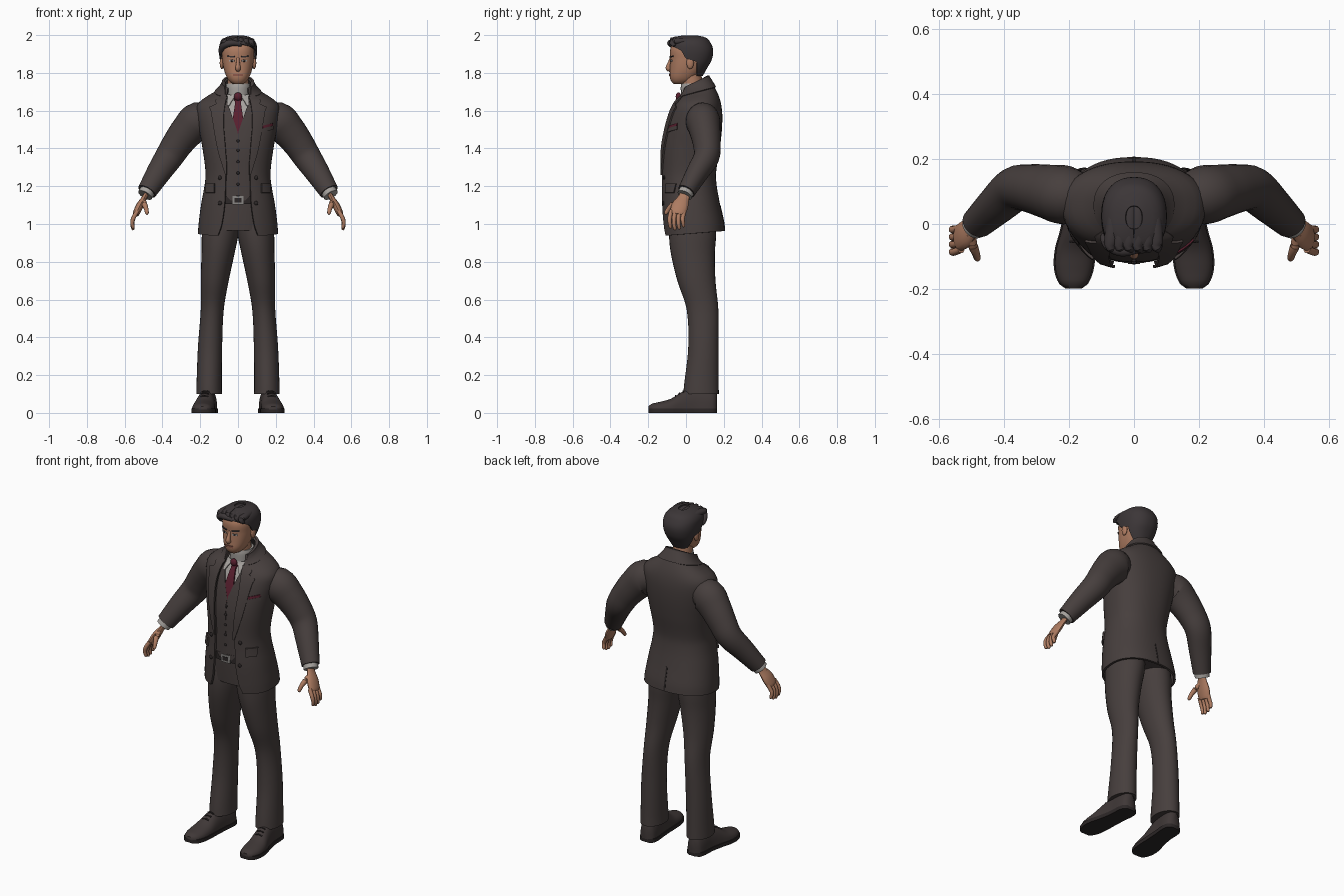
import bpy, bmesh, math
from mathutils import Vector

if "Cube" in bpy.data.objects:
    bpy.data.objects.remove(bpy.data.objects["Cube"])


def material(name, *rgb):
    m = bpy.data.materials.new(name)
    m.use_nodes = True
    m.diffuse_color = (*rgb, 1)
    bsdf = next(n for n in m.node_tree.nodes if n.type == 'BSDF_PRINCIPLED')
    bsdf.inputs["Base Color"].default_value = (*rgb, 1)
    bsdf.inputs["Roughness"].default_value = 0.8
    return m


SUIT = material("suit cloth", .062, .049, .047)
SEAM = material("dark trim", .025, .02, .02)
SHIRT = material("shirt cotton", .38, .36, .34)
TIE = material("wine silk", .1, .014, .028)
SKIN = material("skin", .42, .2, .12)
LIPS = material("lips", .27, .1, .07)
HAIRC = material("dark hair", .045, .037, .039)
SHOE = material("shoe leather", .05, .039, .038)
METAL = material("buckle metal", .25, .24, .23)
parts = []


def grid(name, rows, mat, closed=False, caps=False, thick=0, mirror=False):
    """Skin a list of point rows into one surface."""
    bm = bmesh.new()
    vs = [[bm.verts.new(p) for p in r] for r in rows]
    n = len(vs[0])
    for a, b in zip(vs, vs[1:]):
        for i in range(n if closed else n - 1):
            j = (i + 1) % n
            bm.faces.new((a[i], a[j], b[j], b[i]))
    if caps:
        bm.faces.new(vs[0])
        bm.faces.new(vs[-1])
    bmesh.ops.recalc_face_normals(bm, faces=bm.faces)
    me = bpy.data.meshes.new(name)
    bm.to_mesh(me)
    bm.free()
    me.materials.append(mat)
    ob = bpy.data.objects.new(name, me)
    bpy.context.collection.objects.link(ob)
    if thick:
        s = ob.modifiers.new("thickness", 'SOLIDIFY')
        s.thickness, s.offset = thick, 0
    if mirror:
        ob.modifiers.new("mirror", 'MIRROR').use_clip = False
    parts.append(ob)


def interp(table, z):
    """Smooth curve through rows of (key, values...)."""
    z = max(table[0][0], min(table[-1][0], z))
    i = 0
    while i < len(table) - 2 and z > table[i + 1][0]:
        i += 1
    p, q = table[i], table[i + 1]
    o, r = table[max(i - 1, 0)], table[min(i + 2, len(table) - 1)]
    h = q[0] - p[0]
    t = (z - p[0]) / h
    out = []
    for k in range(1, len(p)):
        m0 = (q[k] - o[k]) / (q[0] - o[0]) * h
        m1 = (r[k] - p[k]) / (r[0] - p[0]) * h
        out.append((2*t**3 - 3*t*t + 1) * p[k] + (t**3 - 2*t*t + t) * m0
                   + (3*t*t - 2*t**3) * q[k] + (t**3 - t*t) * m1)
    return out


def span(a, b, n):
    return [a + (b - a) * i / n for i in range(n + 1)]


# Body sections: height, half width, front y, back y, tilt
TORSO = [(.95, .206, -.118, .2, .08), (1.0, .203, -.122, .195, .05), (1.1, .19, -.127, .175, 0),
         (1.2, .172, -.127, .157, 0), (1.27, .166, -.127, .153, 0), (1.4, .182, -.125, .173, 0),
         (1.5, .2, -.108, .184, 0), (1.58, .213, -.085, .186, 0), (1.63, .21, -.064, .18, .03),
         (1.665, .17, -.047, .168, .1), (1.69, .12, -.036, .15, .25), (1.72, .085, -.028, .125, .45),
         (1.745, .072, -.02, .11, .5)]
HEAD = [(1.742, .028, -.066, .0, 0), (1.755, .045, -.078, .03, 0), (1.78, .061, -.086, .06, 0),
        (1.82, .075, -.085, .09, 0), (1.87, .083, -.083, .11, 0), (1.93, .084, -.082, .115, 0),
        (1.97, .062, -.055, .1, 0), (1.985, .025, -.02, .06, 0)]
HAIR = [(1.785, .06, -.07, .085, 0), (1.83, .083, -.09, .11, 0), (1.87, .092, -.09, .132, 0),
        (1.92, .097, -.092, .14, 0), (1.96, .09, -.086, .125, 0), (1.985, .063, -.06, .1, 0),
        (1.995, .025, -.015, .055, 0)]
POWER = 2.3


def at(table, z, ang, off=0):
    """Surface point; ang runs from the front (0) to the back (pi)."""
    a, yf, yb, tilt = interp(table, z)
    a, b, cy = a + off, (yb - yf) / 2 + off, (yb + yf) / 2
    s, c = math.sin(ang), math.cos(ang)
    x = a * math.copysign(abs(s) ** (2 / POWER), s)
    y = cy - b * math.copysign(abs(c) ** (2 / POWER), c)
    return Vector((x, y, z + tilt * (y - cy)))


def angle(table, z, x, off=0):
    f = min(1, abs(x) / (interp(table, z)[0] + off))
    return math.copysign(math.asin(f ** (POWER / 2)), x)


def shell(name, table, z0, z1, mat, off=0, gap=None, thick=0, caps=False, n=28):
    rows = []
    for z in span(z0, z1, n):
        g = gap(z) if gap else 0
        ring = [at(table, z, t, off) for t in span(g, 2 * math.pi - g, 48)]
        rows.append(ring if gap else ring[:-1])
    grid(name, rows, mat, closed=not gap, caps=caps, thick=thick)


def patch(name, table, z0, z1, x0, x1, mat, off=.003, thick=.006, mirror=False, n=10, slant=0):
    """Front plate between the edge curves x0(z) and x1(z)."""
    fx = [v if callable(v) else (lambda z, v=v: v) for v in (x0, x1)]
    rows = []
    for z in span(z0, z1, n):
        xs = span(fx[0](z), fx[1](z), 6)
        rows.append([at(table, z + slant * (x - xs[0]),
                        angle(table, z + slant * (x - xs[0]), x, off), off) for x in xs])
    grid(name, rows, mat, thick=thick, mirror=mirror)


def tube(name, path, mat, flat=1, mirror=False, seg=16, step=4):
    """Round-section sweep through (x, y, z, radius) stations."""
    table = [(i, *p) for i, p in enumerate(path)]
    pts = [interp(table, k / step) for k in range((len(path) - 1) * step + 1)]
    rows = []
    for i, p in enumerate(pts):
        c = Vector(p[:3])
        d = (Vector(pts[min(i + 1, len(pts) - 1)][:3]) - Vector(pts[max(i - 1, 0)][:3])).normalized()
        side = Vector((0, 1, 0)) if abs(d.y) < .8 else Vector((1, 0, 0))
        side = (side - d * d.dot(side)).normalized()
        up = d.cross(side)
        rows.append([c + side * p[3] * math.cos(t) + up * p[3] * flat * math.sin(t)
                     for t in span(0, 2 * math.pi, seg)[:-1]])
    grid(name, rows, mat, closed=True, caps=True, mirror=mirror)


def ball(name, c, r, mat, mirror=False):
    rows = [[(c[0] + r[0] * math.sin(v) * math.cos(u), c[1] + r[1] * math.sin(v) * math.sin(u),
              c[2] + r[2] * math.cos(v)) for u in span(0, 2 * math.pi, 14)[:-1]]
            for v in span(.05, math.pi - .05, 8)]
    grid(name, rows, mat, closed=True, caps=True, mirror=mirror)


# Jacket with open front, collar, lapels and vent
OPENING = [(.95, .105), (1.0, .086), (1.1, .07), (1.2, .065), (1.3, .063), (1.4, .07),
           (1.55, .08), (1.65, .07), (1.745, .05)]
LAPEL = [(1.26, .067), (1.4, .108), (1.6, .143), (1.625, .148), (1.635, .115), (1.66, .12), (1.7, .085)]
edge = lambda z: interp(OPENING, z)[0]
shell("jacket", TORSO, .95, 1.745, SUIT, gap=lambda z: angle(TORSO, z, edge(z)), thick=.012, n=44)
shell("jacket_collar", TORSO, 1.695, 1.75, SUIT, off=.008, thick=.012, n=8,
      gap=lambda z: angle(TORSO, z, .06))
patch("lapels", TORSO, 1.26, 1.7, lambda z: edge(z) - .004, lambda z: interp(LAPEL, z)[0],
      SUIT, off=.01, thick=.009, mirror=True, n=44)
grid("back_vent", [[at(TORSO, z, math.pi + t, .006) for t in (-.012, .012)] for z in span(.955, 1.1, 6)],
     SEAM, thick=.004)
patch("pocket_flaps", TORSO, 1.165, 1.215, .125, .169, SUIT, off=.011, thick=.009, mirror=True)
patch("breast_pocket", TORSO, 1.485, 1.505, .125, .185, SUIT, off=.009, slant=.25)
patch("pocket_square", TORSO, 1.505, 1.52, .13, .183, TIE, off=.008, slant=.25)

# Waistcoat, shirt, tie and belt
shell("waistcoat", TORSO, 1.15, 1.66, SUIT, off=-.012, thick=.006, n=36,
      gap=lambda z: angle(TORSO, z, max(.001, (z - 1.48) * .36)))
patch("waistcoat_points", TORSO, 1.125, 1.155, lambda z: .03 - (z - 1.125) * .9,
      lambda z: .04 + (z - 1.125) * .9, SUIT, off=-.011, mirror=True)
shell("shirt", TORSO, 1.2, 1.735, SHIRT, off=-.021, n=30)
TIE_WIDTH = [(1.46, .03), (1.53, .03), (1.63, .017), (1.655, .015), (1.67, .021), (1.69, .023)]
patch("tie", TORSO, 1.46, 1.69, lambda z: -interp(TIE_WIDTH, z)[0], lambda z: interp(TIE_WIDTH, z)[0],
      TIE, off=-.014, thick=.009, n=20)
ball("tie_knot", (0, -.04, 1.675), (.021, .015, .022), TIE)
patch("shirt_collar_wings", TORSO, 1.63, 1.71, lambda z: .014 + (1.7 - z) * .45, lambda z: .056,
      SHIRT, off=-.006, thick=.007, mirror=True)
tube("shirt_collar", [(0, .035, 1.675, .062), (0, .038, 1.72, .066), (0, .038, 1.745, .063)], SHIRT)
shell("belt", TORSO, 1.105, 1.145, SEAM, off=-.018, thick=.008, n=3)
patch("belt_buckle", TORSO, 1.103, 1.148, -.03, .03, METAL, off=-.011, thick=.008)
patch("buckle_centre", TORSO, 1.114, 1.137, -.018, .018, SEAM, off=-.006, thick=.004)
for i, z in enumerate((1.21, 1.27, 1.33, 1.39, 1.44)):
    ball("waistcoat_button_%d" % i, at(TORSO, z, 0, -.007), (.008, .005, .008), SEAM)
for i, z in enumerate((1.245, 1.11)):
    ball("jacket_buttons_%d" % i, at(TORSO, z, angle(TORSO, z, .092), .007), (.011, .006, .011),
         SEAM, mirror=True)

# Trousers: half width and centre per height
shell("trouser_seat", TORSO, .975, 1.17, SUIT, off=-.026, caps=True, n=8)
LEG = [(.1, .153, .068, .08, .094), (.14, .153, .067, .081, .092), (.35, .148, .064, .092, .08),
       (.55, .136, .061, .087, .084), (.7, .123, .074, .055, .101), (.85, .105, .088, .036, .117),
       (.95, .094, .097, .035, .125), (1.05, .085, .095, .035, .12)]
rows = []
for z in span(.1, 1.05, 32):
    cx, rx, cy, ry = interp(LEG, z)
    rows.append([(cx + rx * math.cos(t), cy + ry * math.sin(t), z) for t in span(0, 2 * math.pi, 28)[:-1]])
grid("trouser_legs", rows, SUIT, closed=True, caps=True, mirror=True)

# Shoes: stations from toe to heel with centre, half width and height
STATIONS = [(-.198, .186, .022, .035), (-.185, .186, .04, .047), (-.14, .185, .057, .058),
            (-.08, .181, .059, .075), (-.02, .172, .052, .112), (.05, .163, .047, .135),
            (.12, .158, .048, .13), (.155, .157, .038, .12), (.165, .157, .02, .1)]
ys = span(-.198, .165, 28)
grid("shoe_uppers", [[(interp(STATIONS, y)[0] + interp(STATIONS, y)[1] * math.cos(t), y,
                       .018 + (interp(STATIONS, y)[2] - .018) * math.sin(t) ** .8)
                      for t in span(0, math.pi - 1e-6, 14)] for y in ys],
     SHOE, closed=True, caps=True, mirror=True)
outline = [(interp(STATIONS, y)[0] + s * (interp(STATIONS, y)[1] + .004), y)
           for s in (1, -1) for y in (ys if s == 1 else reversed(ys))]
grid("shoe_soles", [[(x, y, z) for x, y in outline] for z in (0, .022)],
     SEAM, closed=True, caps=True, mirror=True)
for i, y in enumerate((-.055, -.035, -.015)):
    cx, hw, h = interp(STATIONS, y)
    tube("shoe_laces_%d" % i, [(cx - .02, y, h - .004, .004), (cx, y, h + .001, .004),
                               (cx + .02, y, h - .004, .004)], SEAM, mirror=True, seg=8)

# Sleeves, cuffs and hands
tube("sleeves", [(.13, .08, 1.54, .06), (.205, .088, 1.548, .09), (.265, .1, 1.495, .083),
                 (.32, .11, 1.425, .074), (.365, .108, 1.355, .068), (.42, .06, 1.272, .059),
                 (.482, .002, 1.172, .047)], SUIT, flat=1.1, mirror=True, seg=24)
tube("shirt_cuffs", [(.47, .012, 1.19, .041), (.492, -.007, 1.153, .041)], SHIRT, mirror=True)
tube("palms", [(.48, .0, 1.17, .027), (.495, -.012, 1.14, .03), (.518, -.03, 1.1, .043),
               (.535, -.042, 1.065, .042), (.541, -.046, 1.05, .036)], SKIN, flat=.45, mirror=True)
for i, name in enumerate(("index", "middle", "ring", "little")):
    y, drop = -.078 + i * .023, (.008, 0, .004, .016)[i]
    tube(name + "_fingers", [(.532, y, 1.07, .0115), (.552, y - .008, 1.035, .0115),
                             (.56, y - .008, 1.0 + drop, .0105), (.556, y - .004, .975 + drop, .009),
                             (.554, y - .003, .968 + drop, .004)], SKIN, mirror=True, seg=10)
tube("thumbs", [(.503, -.03, 1.13, .014), (.495, -.068, 1.105, .015), (.486, -.092, 1.08, .012),
                (.482, -.106, 1.058, .01), (.481, -.11, 1.05, .004)], SKIN, mirror=True, seg=10)

# Head and face
tube("neck", [(0, .045, 1.66, .058), (0, .035, 1.72, .056), (0, .025, 1.8, .055)], SKIN)
shell("head", HEAD, 1.742, 1.985, SKIN, caps=True)
tube("nose", [(0, -.078, 1.88, .008), (0, -.088, 1.85, .01), (0, -.094, 1.828, .014),
              (0, -.088, 1.818, .013), (0, -.08, 1.813, .008)], SKIN, seg=12)
ball("ears", (.086, .022, 1.853), (.011, .02, .033), SKIN, mirror=True)
patch("eye_whites", HEAD, 1.86, 1.869, .02, .046, SHIRT, off=.001, thick=.003, mirror=True)
patch("irises", HEAD, 1.859, 1.87, .028, .038, SEAM, off=.002, thick=.003, mirror=True)
patch("eyebrows", HEAD, 1.881, 1.888, .016, .056, HAIRC, off=.002, mirror=True, slant=.08)
patch("mouth", HEAD, 1.784, 1.795, -.026, .026, LIPS, off=.002, thick=.005)

# Hair cap with sideburns and swept locks
HAIRLINE = [(1.785, 2.2), (1.84, 1.95), (1.86, 1.85), (1.875, 1.45), (1.92, 1.15), (1.94, .7),
            (1.955, .03), (1.995, .02)]
shell("hair", HAIR, 1.785, 1.995, HAIRC, gap=lambda z: max(.02, interp(HAIRLINE, z)[0]), thick=.008)
for i, x in enumerate(span(-.07, .07, 5)):
    lift = .012 * (1 - abs(x) / .07)
    tube("hair_lock_%d" % i, [(x * .9 + .02, -.062, 1.942 + lift, .008),
                              (x, -.07, 1.962 + lift, .019), (x * .95, -.02, 1.968 + lift, .022),
                              (x * .85, .05, 1.965 + lift, .02), (x * .8, .1, 1.945 + lift, .008)],
         HAIRC, flat=.8)
tube("side_quiff", [(.02, -.078, 1.95, .01), (-.035, -.083, 1.958, .017), (-.075, -.066, 1.945, .018),
                    (-.092, -.04, 1.915, .012), (-.088, -.03, 1.895, .004)], HAIRC)

# Bake the modifiers and smooth, keeping sharp edges
bpy.ops.object.select_all(action='DESELECT')
for ob in parts:
    ob.select_set(True)
bpy.context.view_layer.objects.active = parts[0]
bpy.ops.object.convert(target='MESH')
bpy.ops.object.shade_smooth_by_angle(angle=math.radians(42))
